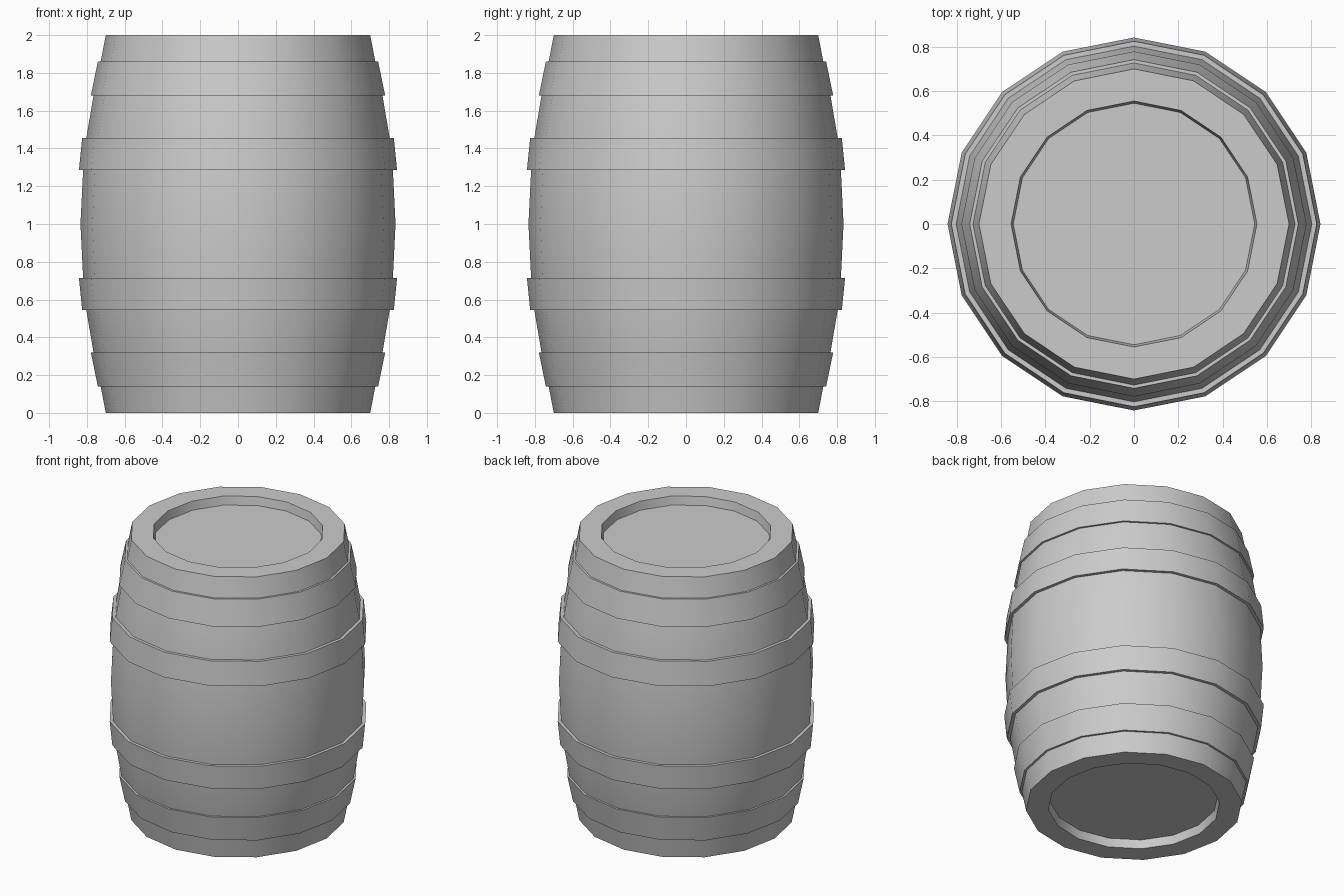
import bpy, bmesh
from math import cos, sin, pi, radians

if "Cube" in bpy.data.objects:
    bpy.data.objects.remove(bpy.data.objects["Cube"])

SIDES = 16


def lathe(name, profile, cap=False):
    """Revolve (radius, z) points, listed bottom to top, around z."""
    bm = bmesh.new()
    rings = [[bm.verts.new((r * cos(2 * pi * i / SIDES), r * sin(2 * pi * i / SIDES), z))
              for i in range(SIDES)] for r, z in profile]
    for a, b in zip(rings, rings[1:]):
        for i in range(SIDES):
            j = (i + 1) % SIDES
            bm.faces.new((a[i], a[j], b[j], b[i]))
    if cap:
        bm.faces.new(rings[0][::-1])
        bm.faces.new(rings[-1])
    mesh = bpy.data.meshes.new(name)
    bm.to_mesh(mesh)
    bm.free()
    obj = bpy.data.objects.new(name, mesh)
    bpy.context.collection.objects.link(obj)
    bpy.ops.object.select_all(action='DESELECT')
    obj.select_set(True)
    bpy.context.view_layer.objects.active = obj
    bpy.ops.object.shade_smooth_by_angle(angle=radians(30))
    return obj


def flip(profile):
    """Mirror a profile about the mid height z = 1."""
    return [(r, 2 - z) for r, z in reversed(profile)]


# Bulging staves with a recessed head at each end
lower = [(0.545, 0.06), (0.555, 0), (0.70, 0), (0.727, 0.14), (0.765, 0.32),
         (0.803, 0.545), (0.82, 0.715)]
lathe("barrel_body", lower + [(0.834, 1.0)] + flip(lower), cap=True)

# Raised hoops, mirrored top and bottom
hoops = {
    "outer_hoop": [(0.727, 0.14), (0.742, 0.14), (0.779, 0.32), (0.765, 0.32)],
    "inner_hoop": [(0.803, 0.545), (0.825, 0.545), (0.842, 0.715), (0.82, 0.715)],
}
# The wide edge of every hoop faces the middle of the barrel
for name, profile in hoops.items():
    lathe(name + "_bottom", profile)
    lathe(name + "_top", flip(profile))
